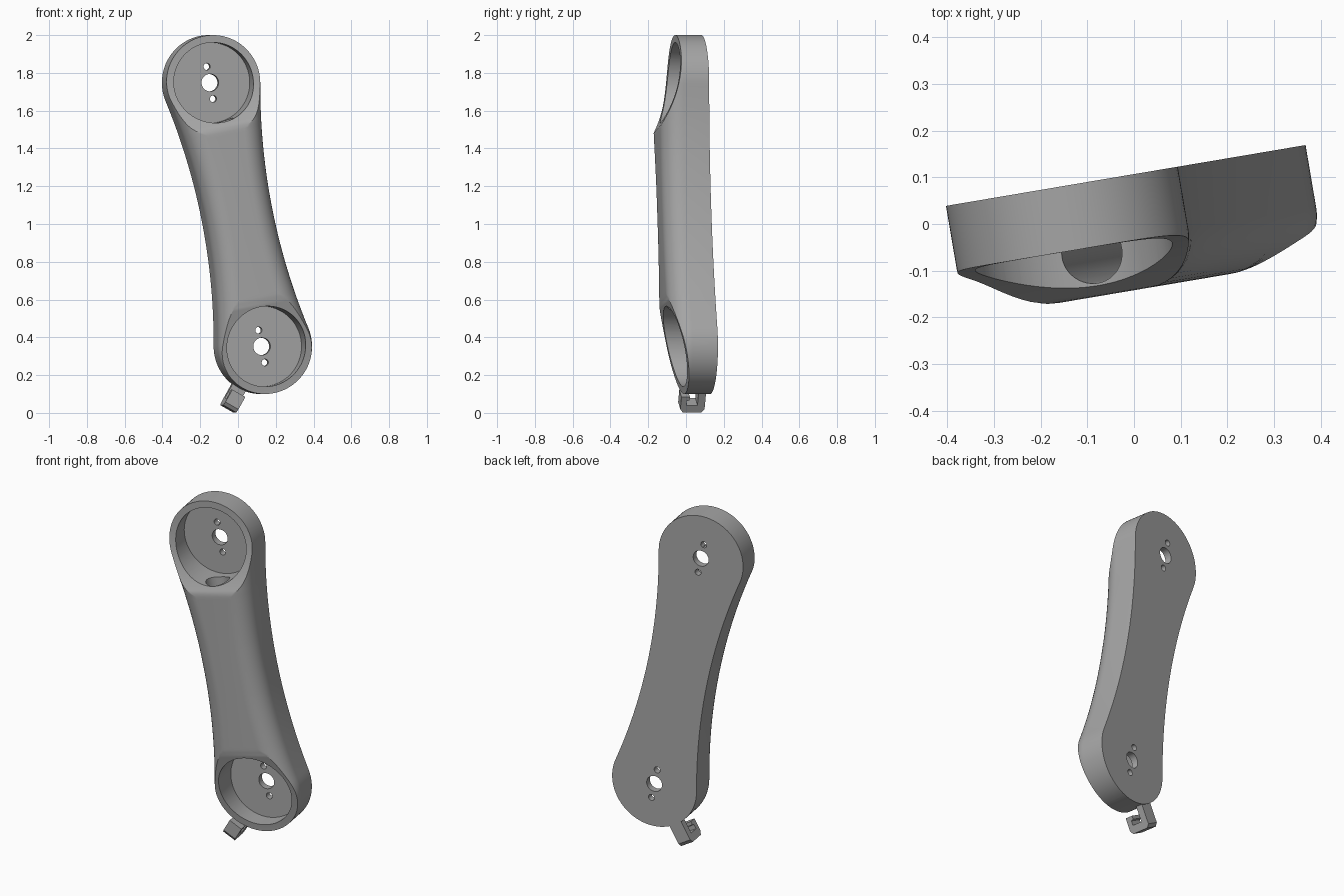
import bpy, bmesh, math
from mathutils import Matrix, Vector

if "Cube" in bpy.data.objects:
    bpy.data.objects.remove(bpy.data.objects["Cube"])

R = 0.252          # radius of the round ends
HALF = 0.7117      # half distance between end centres
WAIST = 0.18       # half width at the middle
BACK, WALL, FRONT = 0.1055, -0.03, -0.14   # depth levels
FILLET = FLOOR = None
FILLET = 0.11
FLOOR = 0.065

grey = bpy.data.materials.new("plain grey")
grey.diffuse_color = (0.38, 0.38, 0.38, 1)
grey.use_nodes = True
grey.node_tree.nodes["Principled BSDF"].inputs["Base Color"].default_value = grey.diffuse_color

YAW = Matrix.Rotation(math.radians(9.6), 4, 'Z')
TILT = -math.atan2(0.139, 0.698)
ARM = YAW @ Matrix.Translation((0, 0, 1.05)) @ Matrix.Rotation(TILT, 4, 'Y')


def make(name, bm):
    bmesh.ops.recalc_face_normals(bm, faces=bm.faces)
    mesh = bpy.data.meshes.new(name)
    bm.to_mesh(mesh)
    bm.free()
    mesh.materials.append(grey)
    ob = bpy.data.objects.new(name, mesh)
    bpy.context.collection.objects.link(ob)
    return ob


def cylinder(name, a, b, radius, seg):
    a, b = Vector(a), Vector(b)
    bm = bmesh.new()
    rot = (b - a).to_track_quat('Z', 'Y').to_matrix().to_4x4()
    bmesh.ops.create_cone(bm, cap_ends=True, segments=seg, radius1=radius, radius2=radius,
                          depth=(b - a).length,
                          matrix=Matrix.Translation((a + b) / 2) @ rot)
    ob = make(name, bm)
    ob.hide_render = True
    return ob


def smooth(ob, angle):
    bpy.ops.object.select_all(action='DESELECT')
    ob.select_set(True)
    bpy.context.view_layer.objects.active = ob
    bpy.ops.object.shade_smooth_by_angle(angle=math.radians(angle))


# Outline of the arm: round ends joined by long concave arcs
ARC = (HALF ** 2 + WAIST ** 2 - R ** 2) / (2 * (R - WAIST))
TAN = HALF - R * HALF / (ARC + R)


def half_width(p):
    p = abs(p)
    if p > TAN:
        return math.sqrt(max(R * R - (p - HALF) ** 2, 1e-6))
    return ARC + WAIST - math.sqrt(ARC ** 2 - p * p)


def front_level(p):
    # front drops back in a swept curve over each round end
    t = (HALF + R - abs(p)) / (2 * R)
    t = min(max(t, 0), 1)
    return WALL - 0.004 + (FRONT - WALL + 0.004) * t ** (3 if p > 0 else 1.3)


def section(p):
    w = half_width(p)
    depth = WALL - front_level(p)
    tmax = math.asin(min(depth / FILLET, 1))
    rq = min(FILLET, w * 0.6)
    side = [(w, BACK)]
    for i in range(11):
        t = tmax * i / 10
        side.append((w - rq * (1 - math.cos(t)), WALL - FILLET * math.sin(t)))
    return side + [(-q, v) for q, v in reversed(side)]


# Body lofted along its length
cap = [TAN + (HALF + R - TAN) * math.sin(math.radians(a)) for a in range(4, 89, 4)] + [HALF + R - 0.0001]
stations = [-p for p in reversed(cap)] + [TAN * (i / 40 - 1) for i in range(81)] + cap
bm = bmesh.new()
loops = [[bm.verts.new((q, v, p)) for q, v in section(p)] for p in stations]
for a, b in zip(loops, loops[1:]):
    for i in range(len(a)):
        j = (i + 1) % len(a)
        bm.faces.new((a[i], a[j], b[j], b[i]))
bm.faces.new(loops[0])
bm.faces.new(loops[-1])
body = make("arm_body", bm)

# Pockets, bolt holes and the cable tunnel
cutters = []
for s in (-1, 1):
    c = s * HALF
    cutters.append(cylinder("pocket_cutter", (0, FLOOR, c), (0, -0.4, c), 0.213, 96))
    for off, r, seg in ((0, 0.046, 40), (0.087, 0.018, 24), (-0.087, 0.018, 24)):
        cutters.append(cylinder("hole_cutter", (0, 0.3, c + off), (0, 0, c + off), r, seg))
cutters.append(cylinder("tunnel_cutter", (0, -0.046, -HALF + 0.1), (0, -0.046, HALF - 0.1), 0.066, 48))
for c in cutters:
    m = body.modifiers.new("cut", 'BOOLEAN')
    m.operation = 'DIFFERENCE'
    m.solver = 'EXACT'
    m.object = c
bpy.context.view_layer.update()
cut_mesh = bpy.data.meshes.new_from_object(body.evaluated_get(bpy.context.evaluated_depsgraph_get()))
body.modifiers.clear()
body.data = cut_mesh
for c in cutters:
    bpy.data.objects.remove(c)
body.data.transform(ARM)
smooth(body, 25)

# Hook at the lower end: J profile (depth, distance from the end centre)
profile = [(0.1, 0.235), (0.1, 0.36), (0.085, 0.379), (-0.015, 0.379), (-0.03, 0.36),
           (-0.03, 0.285), (0.015, 0.285), (0.015, 0.305), (0.0, 0.31), (0.0, 0.335),
           (0.06, 0.335), (0.06, 0.235)]
bm = bmesh.new()
face = bm.faces.new([bm.verts.new((-0.04, v, -r)) for v, r in profile])
ext = bmesh.ops.extrude_face_region(bm, geom=[face])
bmesh.ops.translate(bm, vec=(0.08, 0, 0),
                    verts=[g for g in ext["geom"] if isinstance(g, bmesh.types.BMVert)])
hook = make("hook", bm)
hook.data.transform(YAW @ Matrix.Translation((0.139, 0, 0.352)) @ Matrix.Rotation(0.512, 4, 'Y'))
